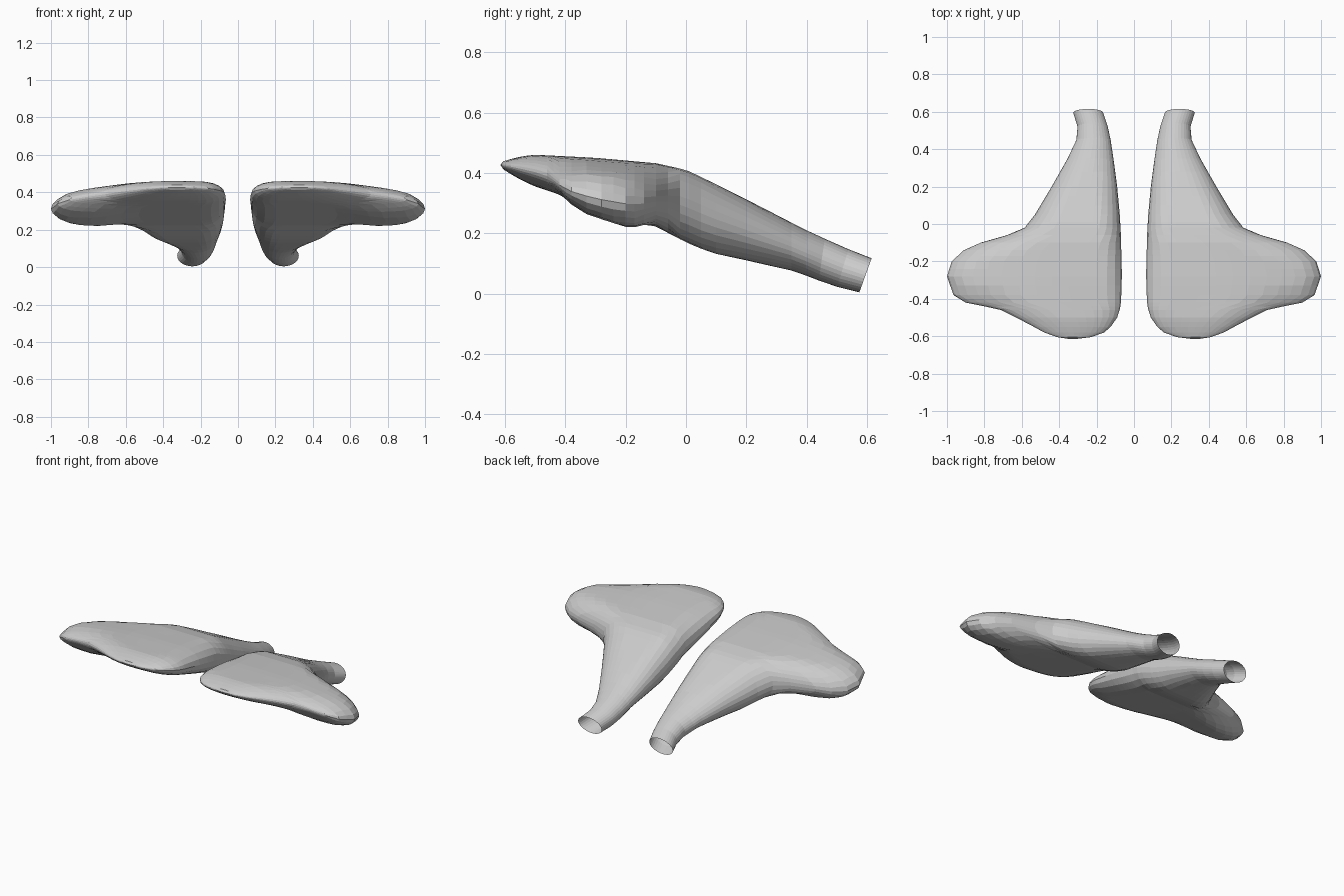
import bpy, bmesh, math
from mathutils import Vector

if "Cube" in bpy.data.objects:
    bpy.data.objects.remove(bpy.data.objects["Cube"])

# Plan outline: y, inner x, outer x
PLAN = [(-.615, .31, .345), (-.605, .23, .41), (-.58, .16, .48), (-.55, .125, .535), (-.50, .09, .63),
        (-.46, .077, .71), (-.44, .073, .80), (-.42, .07, .90), (-.38, .068, .965), (-.28, .065, 1.0),
        (-.20, .066, .975), (-.14, .068, .91), (-.10, .07, .82), (-.06, .07, .68), (-.02, .072, .585),
        (.05, .076, .53), (.2, .09, .44), (.35, .11, .355), (.45, .125, .308), (.52, .14, .302),
        (.595, .165, .325)]
# Height profile: y, top z, bottom z
SIDE = [(-.62, .455, .40), (-.5, .46, .355), (-.3, .45, .288), (-.1, .432, .222), (0, .41, .17),
        (.08, .372, .136), (.2, .312, .11), (.35, .235, .076), (.5, .155, .027), (.595, .117, .004)]
COLS = 16


def lookup(table, y):
    """Linear interpolation of a table keyed on y."""
    for a, b in zip(table, table[1:]):
        if y <= b[0]:
            t = max(0, (y - a[0]) / (b[0] - a[0]))
            return [p + (q - p) * t for p, q in zip(a[1:], b[1:])]
    return table[-1][1:]


def smooth(a, b, v):
    t = min(1, max(0, (v - a) / (b - a)))
    return t * t * (3 - 2 * t)


OUTLINE = [Vector((r[2], r[0])) for r in reversed(PLAN)] + [Vector((r[1], r[0])) for r in PLAN]


def edge_distance(x, y):
    p, best = Vector((x, y)), 9
    for a, b in zip(OUTLINE, OUTLINE[1:]):
        d = b - a
        t = min(1, max(0, (p - a).dot(d) / d.length_squared))
        best = min(best, (a + d * t - p).length)
    return best


def surface(x, y, width):
    """Middle height and half thickness, rounded off towards the outline."""
    top, bottom = lookup(SIDE, y)
    top -= .2 * max(0, x - .4) ** 2
    bottom -= .035 * smooth(.5, .8, x) * smooth(-.48, -.34, y) * smooth(-.05, -.2, y) if y < -.05 else 0
    radius = min(.12, width / 2)
    d = min(1, edge_distance(x, y) / radius)
    return (top + bottom) / 2, (top - bottom) / 2 * math.sqrt(max(0, 1 - (1 - d) ** 2))


grey = bpy.data.materials.new("light_grey")
grey.diffuse_color = (.6, .6, .6, 1)
grey.use_nodes = True
grey.node_tree.nodes["Principled BSDF"].inputs["Base Color"].default_value = grey.diffuse_color


def make_shell(name, side):
    bm = bmesh.new()
    # Stations along y, with extra ones on the long back part
    ys = sorted([r[0] for r in PLAN] + [-.595, -.525, -.40, -.33, -.24, -.17, .01, .1, .15, .28, .4])
    rings = []
    for y in ys:
        x0, x1 = lookup(PLAN, y)
        upper, lower = [], []
        for i in range(COLS + 1):
            x = (x0 + x1) / 2 - (x1 - x0) / 2 * math.cos(math.pi * i / COLS)
            mid, half = surface(x, y, x1 - x0)
            if i in (0, COLS):
                half = 0
            for sign, row in ((1, upper), (-1, lower)):
                if sign < 0 and i in (0, COLS):
                    continue
                # Tube mouth leans back
                lean = sign * half * .36 * smooth(.35, .58, y)
                row.append(bm.verts.new((side * x, y + lean, mid + sign * half)))
        rings.append(upper + lower[::-1])
    for a, b in zip(rings, rings[1:]):
        for i in range(len(a)):
            j = (i + 1) % len(a)
            bm.faces.new((a[i], a[j], b[j], b[i]))
    bm.faces.new(rings[0])  # closed front tip, back mouth stays open
    bmesh.ops.remove_doubles(bm, verts=bm.verts, dist=.0015)
    bmesh.ops.recalc_face_normals(bm, faces=bm.faces)
    mesh = bpy.data.meshes.new(name)
    bm.to_mesh(mesh)
    bm.free()
    mesh.materials.append(grey)
    bpy.context.collection.objects.link(bpy.data.objects.new(name, mesh))


make_shell("right_shell", 1)
make_shell("left_shell", -1)
